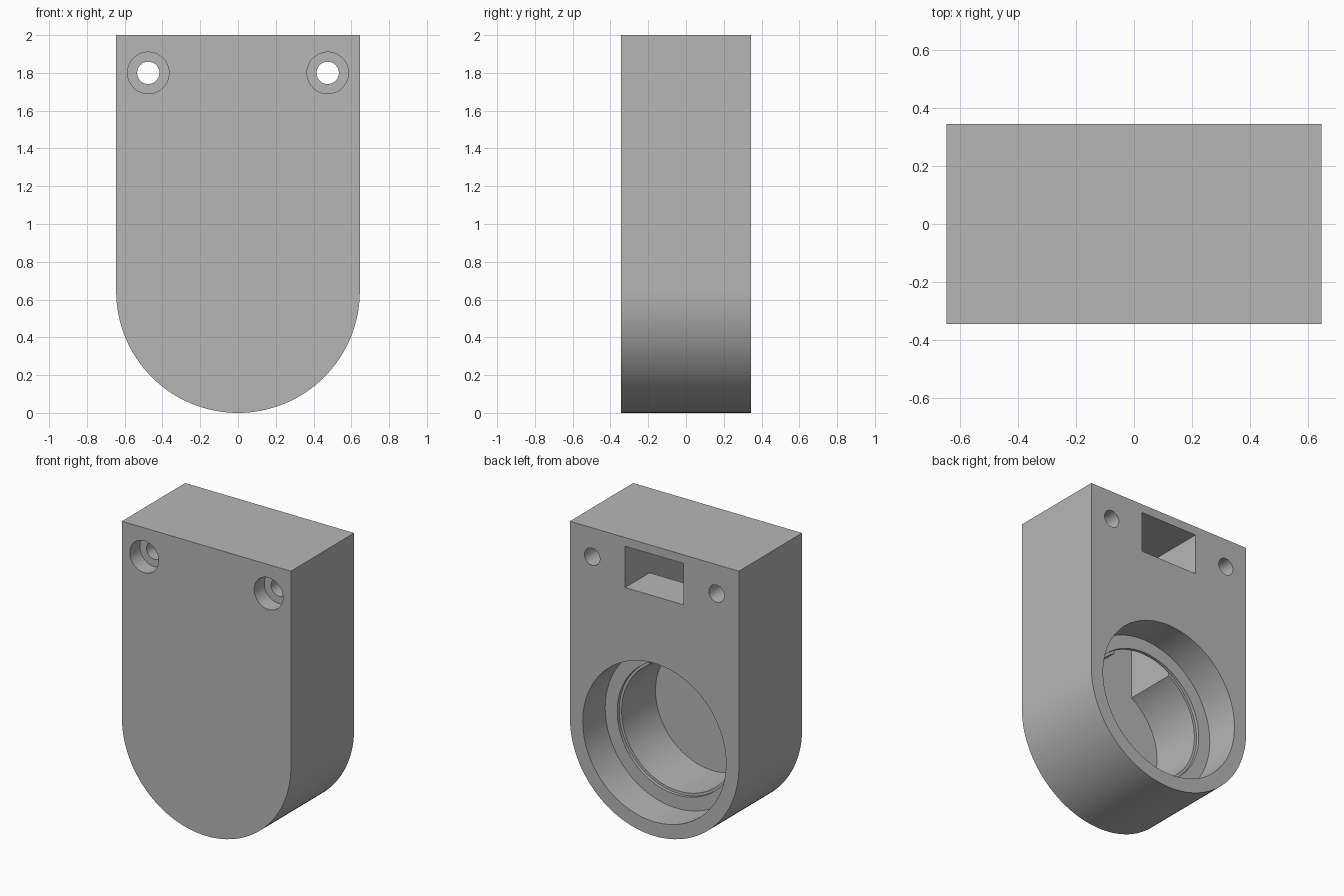
import bpy, bmesh
from math import pi, sin, cos, radians
from mathutils import Vector, Matrix

if "Cube" in bpy.data.objects:
    bpy.data.objects.remove(bpy.data.objects["Cube"])

WIDTH, BACK = 0.645, 0.345          # half width, half depth
BORE_Z = WIDTH                      # bore shares the centre of the rounded end
FLOOR = BACK - 0.637                # inner face of the front wall
SHELF = BACK - 0.267                # small step inside the bore

grey = bpy.data.materials.new("plain grey")
grey.use_nodes = True
colour = (0.47, 0.47, 0.47, 1)
grey.diffuse_color = colour
grey.node_tree.nodes["Principled BSDF"].inputs["Base Color"].default_value = colour


def finish(name, bm):
    bmesh.ops.recalc_face_normals(bm, faces=bm.faces[:])
    mesh = bpy.data.meshes.new(name)
    bm.to_mesh(mesh)
    bm.free()
    mesh.materials.append(grey)
    obj = bpy.data.objects.new(name, mesh)
    bpy.context.collection.objects.link(obj)
    return obj


def extrude(name, points, offset):
    """Solid made by pushing a closed outline along an offset."""
    bm = bmesh.new()
    face = bm.faces.new([bm.verts.new(p) for p in points])
    new = bmesh.ops.extrude_face_region(bm, geom=[face], use_keep_orig=True)["geom"]
    verts = [v for v in new if isinstance(v, bmesh.types.BMVert)]
    bmesh.ops.translate(bm, verts=verts, vec=offset)
    return finish(name, bm)


def turned(name, x, z, profile, segments):
    """Solid of revolution about a front-to-back axis; profile is (radius, y)."""
    bm = bmesh.new()
    rings = [[bm.verts.new((x + r * cos(2 * pi * i / segments), y,
                            z + r * sin(2 * pi * i / segments)))
              for i in range(segments)] for r, y in profile]
    for a, b in zip(rings, rings[1:]):
        for i in range(segments):
            j = (i + 1) % segments
            bm.faces.new((a[i], a[j], b[j], b[i]))
    bm.faces.new(rings[0])
    bm.faces.new(rings[-1])
    return finish(name, bm)


# Body: block with a half-round lower end
arc = [(WIDTH * cos(pi + pi * i / 64), -BACK, BORE_Z + WIDTH * sin(pi + pi * i / 64))
       for i in range(65)]
body = extrude("housing_body", arc + [(WIDTH, -BACK, 2), (-WIDTH, -BACK, 2)],
               Vector((0, 2 * BACK, 0)))

# Stepped round bore, open at the back
cutters = [turned("bore_cutter", 0, BORE_Z,
                  [(0.547, BACK + 0.1), (0.547, BACK - 0.245), (0.455, BACK - 0.245),
                   (0.455, SHELF), (0.437, SHELF), (0.437, FLOOR)], 128)]

# Cable slot: window in the back, leading down a channel into the bore
slot = [(BACK + 0.1, 1.655), (SHELF, 1.655), (SHELF, 0.8),
        (FLOOR, 0.8), (FLOOR, 1.94), (BACK + 0.1, 1.94)]
cutters.append(extrude("slot_cutter", [(-0.2235, y, z) for y, z in slot],
                       Vector((0.447, 0, 0))))

# Screw holes, counterbored from the front
for side in (-1, 1):
    cutters.append(turned("screw_hole_cutter", side * 0.475, 1.8,
                          [(0.11, -BACK - 0.1), (0.11, -BACK + 0.11),
                           (0.059, -BACK + 0.11), (0.059, BACK + 0.1)], 48))

# Cut everything out of the body
for cutter in cutters:
    mod = body.modifiers.new(cutter.name, "BOOLEAN")
    mod.operation, mod.solver, mod.object = "DIFFERENCE", "EXACT", cutter
    cutter.hide_render = True

bpy.context.view_layer.update()
depsgraph = bpy.context.evaluated_depsgraph_get()
result = bpy.data.meshes.new_from_object(body.evaluated_get(depsgraph))
body.modifiers.clear()
body.data = result
for cutter in cutters:
    bpy.data.objects.remove(cutter)

# Smooth round walls, crisp edges
bpy.ops.object.select_all(action="DESELECT")
body.select_set(True)
bpy.context.view_layer.objects.active = body
bpy.ops.object.shade_smooth_by_angle(angle=radians(30))
